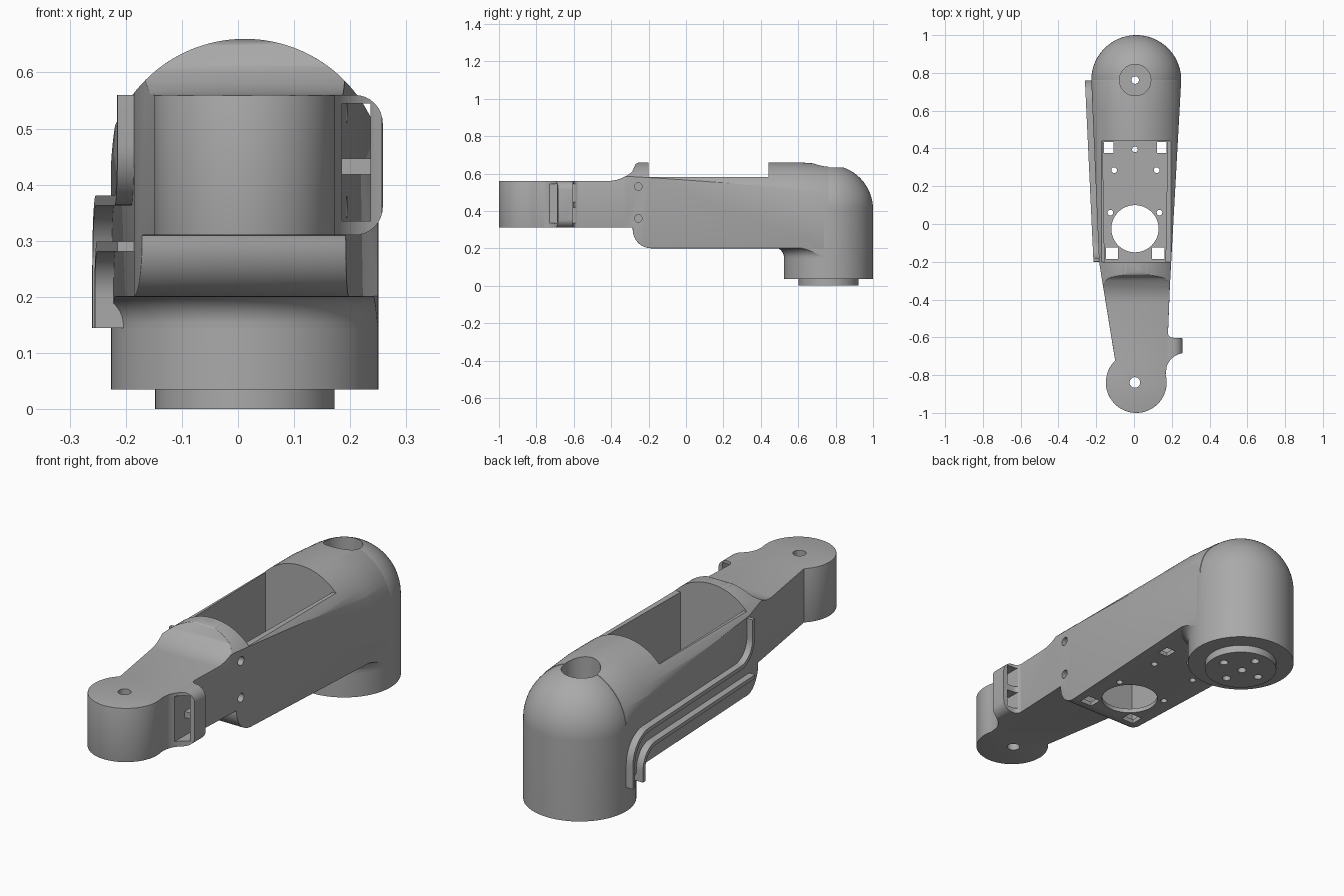
import bpy, bmesh, math
from mathutils import Vector

cube = bpy.data.objects.get("Cube")
if cube:
    bpy.data.objects.remove(cube, do_unlink=True)

grey = bpy.data.materials.new("plain grey")
grey.use_nodes = True
grey.diffuse_color = (0.4, 0.4, 0.4, 1)
grey.node_tree.nodes["Principled BSDF"].inputs["Base Color"].default_value = (0.4, 0.4, 0.4, 1)
CX, DOME_Y, DOME_R, TIP_Y, TIP_R = 0.012, 0.762, 0.238, -0.839, 0.161


def finish(name, bm):
    bmesh.ops.recalc_face_normals(bm, faces=bm.faces)
    me = bpy.data.meshes.new(name)
    bm.to_mesh(me)
    bm.free()
    me.materials.append(grey)
    ob = bpy.data.objects.new(name, me)
    bpy.context.collection.objects.link(ob)
    return ob


def loft(name, rings):
    """Skin a closed solid over rings of matching points."""
    bm = bmesh.new()
    loops = [[bm.verts.new(p) for p in ring] for ring in rings]
    n = len(loops[0])
    for a, b in zip(loops, loops[1:]):
        for i in range(n):
            j = (i + 1) % n
            bm.faces.new((a[i], a[j], b[j], b[i]))
    bm.faces.new(loops[0])
    bm.faces.new(loops[-1])
    return finish(name, bm)


def prism(name, pts, axis, lo, hi):
    def place(p, d):
        v = list(p)
        v.insert(axis, d)
        return v
    return loft(name, [[place(p, d) for p in pts] for d in (lo, hi)])


def box(name, x, y, z):
    return prism(name, [(x[0], y[0]), (x[1], y[0]), (x[1], y[1]), (x[0], y[1])], 2, *z)


def arc(cx, cy, r, a0, a1, n=12):
    return [(cx + r * math.cos(math.radians(a0 + (a1 - a0) * i / n)),
             cy + r * math.sin(math.radians(a0 + (a1 - a0) * i / n))) for i in range(n + 1)]


def rod(name, cx, cy, r, lo, hi, axis=2, n=48):
    return prism(name, arc(cx, cy, r, 0, 360, n)[:-1], axis, lo, hi)


def lathe(name, profile, n=96):
    """Turn (radius, z) points about the dome axis."""
    return loft(name, [[(CX + x, DOME_Y + y, z) for x, y in arc(0, 0, r, 0, 360, n)[:-1]]
                       for r, z in profile])


def bake(ob):
    dg = bpy.context.evaluated_depsgraph_get()
    me = bpy.data.meshes.new_from_object(ob.evaluated_get(dg))
    ob.modifiers.clear()
    ob.data = me


def combine(ob, tool, op="DIFFERENCE", keep=False):
    m = ob.modifiers.new("cut", "BOOLEAN")
    m.operation, m.solver, m.object = op, "EXACT", tool
    bpy.context.view_layer.update()
    bake(ob)
    if not keep:
        bpy.data.objects.remove(tool, do_unlink=True)


# Link body: plan outline, side outline and rounded roof intersected
outline = [(-0.226, DOME_Y), (-0.185, -0.2), (-0.1, -0.722)]
outline += arc(CX, TIP_Y, TIP_R, 140, 375, 48)
outline += [(0.175, -0.74), (0.18, -0.58), (0.19, -0.33), (0.197, -0.2), (0.25, DOME_Y)]
side = [(-1.1, 0.31), (-0.285, 0.31)] + arc(-0.185, 0.3, 0.1, 180, 270)
side += [(0.9, 0.2), (0.9, 0.645), (0.76, 0.645), (0.66, 0.66)]
side += arc(-0.24, 0.61, 0.05, 90, 128, 6) + arc(-0.42, 0.76, 0.2, 312, 270, 10) + [(-1.1, 0.56)]
body = prism("link_body", outline, 2, 0, 0.8)
combine(body, prism("side_cut", side, 0, -0.5, 0.5), "INTERSECT")


def roof_ring(y, r, zc):
    half = [(CX + x, y, z) for x, z in arc(0, zc, r, 0, 180, 64)]
    return [(CX + r, y, -0.1)] + half + [(CX - r, y, -0.1)]


roof = loft("roof", [roof_ring(-1.1, 0.25, 0.41), roof_ring(0.6, 0.25, 0.41),
                     roof_ring(0.8, DOME_R, 0.408)])
combine(body, roof, "INTERSECT")
bev = body.modifiers.new("soft_edges", "BEVEL")
bev.width, bev.segments, bev.limit_method, bev.angle_limit = 0.01, 3, "ANGLE", math.radians(50)
bake(body)

# Open tray with a perforated floor
tray = [(-0.156, -0.2), (0.167, -0.2), (0.178, 0.44), (-0.166, 0.44)]
combine(body, prism("tray", tray, 2, 0.22, 0.9))
combine(body, box("tray_rim", (-0.5, 0.5), (-0.2, 0.44), (0.58, 0.9)))
combine(body, rod("floor_hole", 0.005, -0.025, 0.125, 0.1, 0.3))
for x, y in ((0.005, 0.395), (-0.105, 0.285), (0.12, 0.285), (-0.125, 0.06), (0.135, 0.06)):
    combine(body, rod("screw_hole", x, y, 0.015, 0.1, 0.3, n=20))
for s in (-1, 1):
    combine(body, box("back_slot", sorted((0.006 + s * 0.115, 0.006 + s * 0.165)), (0.375, 0.435), (0.1, 0.3)))
    combine(body, box("front_slot", sorted((0.006 + s * 0.09, 0.006 + s * 0.155)), (-0.185, -0.125), (0.1, 0.3)))
for z in (0.53, 0.36):
    combine(body, rod("side_hole", -0.255, z, 0.02, 0.08, 0.4, axis=0, n=24))
combine(body, rod("tip_hole", 0.005, TIP_Y, 0.028, 0.1, 0.9))

# Shoulder dome, foot and blending collar
dome = lathe("shoulder_dome", [(DOME_R, 0.035)] + arc(0, 0.408, DOME_R, 0, 89, 24))
foot = lathe("round_foot", [(0.16, 0), (0.16, 0.06)])
flare = [(0.235, 0.1), (0.238, 0.145)] + arc(0.293, 0.15, 0.055, 175, 90) + [(0.293, 0.23)]
collar = lathe("underside_collar", flare)
combine(collar, prism("collar_cut", outline, 2, 0, 0.8), "INTERSECT")
combine(collar, box("collar_trim", (-0.5, 0.5), (-0.5, 0.47), (0.215, 0.4)))

# Deep socket in the dome and bolt holes in the foot
socket = rod("socket", CX - 0.006, DOME_Y, 0.083, 0.25, 0.9)
axle = rod("axle_hole", CX - 0.006, DOME_Y, 0.02, -0.1, 0.9, n=24)
for ob in (body, dome, collar):
    combine(ob, socket, keep=True)
for ob in (body, dome, collar, foot):
    combine(ob, axle, keep=True)
for tool in (socket, axle):
    bpy.data.objects.remove(tool, do_unlink=True)
for a in range(4):
    dx, dy = arc(0, 0, 0.1, 0, 360, 4)[a]
    combine(foot, rod("bolt_hole", CX + dx, DOME_Y + dy, 0.019, -0.1, 0.04, n=24))

# Side bracket: flared loop with a window and a cross bar
plan = [(0.13, -0.84), (0.172, -0.83)] + arc(0.275, -0.79, 0.108, 180, 100, 10)
plan += [(0.258, -0.605), (0.205, -0.602)] + arc(0.205, -0.577, 0.025, 270, 180, 6) + [(0.13, -0.577)]
bracket = prism("side_bracket", plan, 2, 0.31, 0.56)
rim = [(0.1, 0.31)] + arc(0.208, 0.36, 0.05, 270, 360, 8) + arc(0.208, 0.51, 0.05, 0, 90, 8) + [(0.1, 0.56)]
combine(bracket, prism("rim", rim, 1, -1, -0.5), "INTERSECT")
for z in ((0.335, 0.418), (0.447, 0.545)):
    combine(bracket, box("window", (0.185, 0.236), (-0.9, -0.5), z))
combine(bracket, box("bar_trim", (0.185, 0.236), (-0.9, -0.655), (0.335, 0.545)))


# Cable guide rails along the flank
def rail(name, path, half=0.009):
    pts = [Vector(p) for p in path]
    left, right = [], []
    for i, p in enumerate(pts):
        t = (pts[min(i + 1, len(pts) - 1)] - pts[max(i - 1, 0)]).normalized()
        n = Vector((-t.y, t.x)) * half
        left.append(p + n)
        right.append(p - n)
    ring = left + right[::-1]
    return loft(name, [[(-0.224 - 0.047 * y_z.x + d, y_z.x, y_z.y) for y_z in ring] for d in (0, 0.055)])


upper = rail("upper_cable_rail", [(0.752, 0.145)] + arc(0.632, 0.252, 0.12, 0, 90)
             + arc(-0.09, 0.472, 0.1, 270, 180) + [(-0.19, 0.56)])
lower = rail("lower_cable_rail", [(0.672, 0.145)] + arc(0.582, 0.2, 0.09, 0, 90) + [(-0.2, 0.29)])

for ob in (body, dome, foot, collar, bracket, upper, lower):
    bpy.ops.object.select_all(action="DESELECT")
    ob.select_set(True)
    bpy.context.view_layer.objects.active = ob
    bpy.ops.object.shade_smooth_by_angle(angle=math.radians(30))
